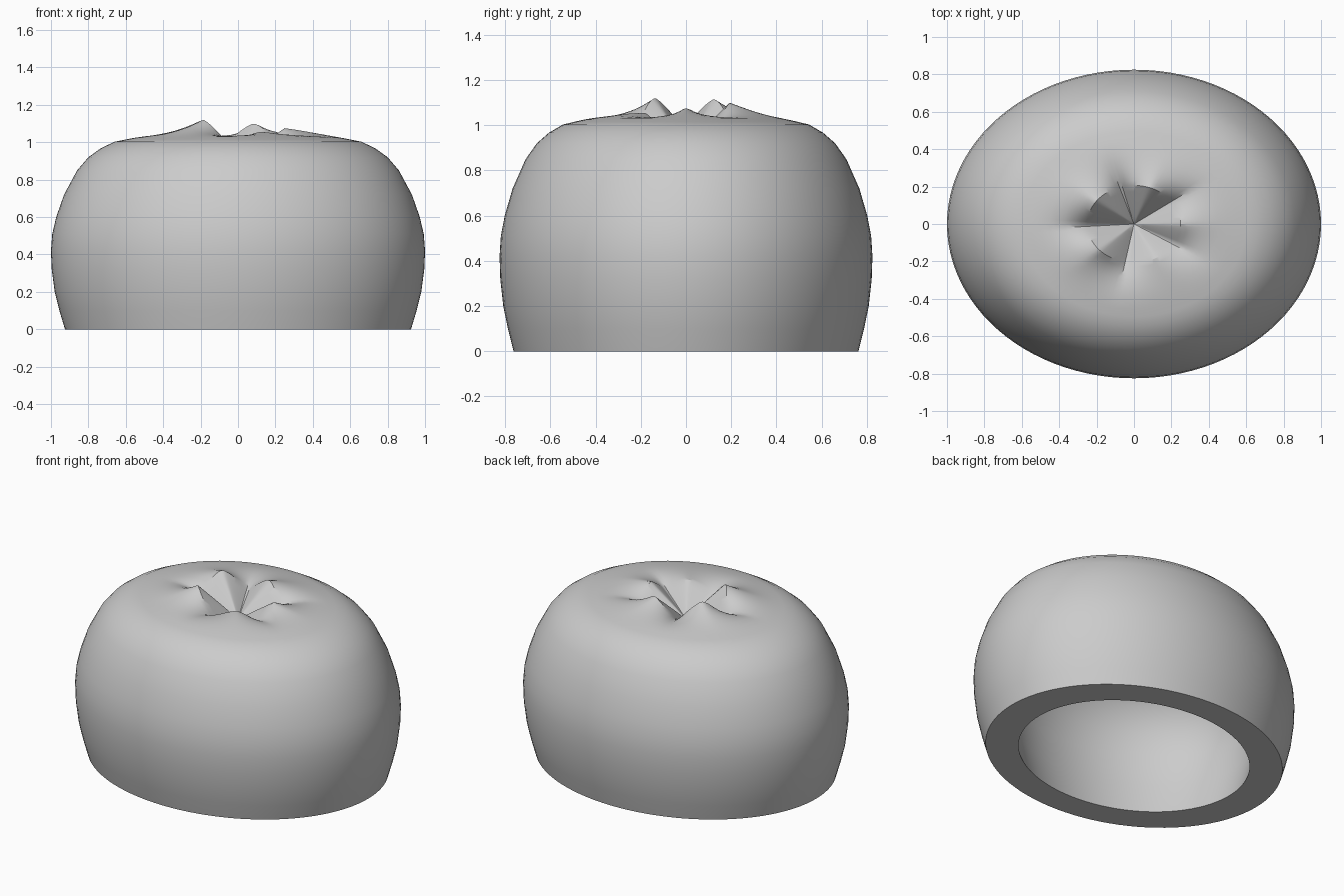
import bpy, bmesh
from math import sin, cos, pi, radians

cube = bpy.data.objects.get("Cube")
if cube:
    bpy.data.objects.remove(cube, do_unlink=True)

SEGMENTS = 100
DEPTH = 0.825          # the body is an oval, narrower front to back
CRATER, SHOULDER = 0.25, 0.55
PIT, VALLEY = 0.9, 0.985

# Outer wall and hollow inner wall, as radius and height
WALL = [(0.925, 0), (0.955, 0.1), (0.98, 0.2), (0.996, 0.32), (1, 0.42), (0.993, 0.51),
        (0.972, 0.6), (0.93, 0.72), (0.86, 0.85), (0.8, 0.92), (0.735, 0.967),
        (0.66, 1.003)]
HOLLOW = [(0.72, 0), (0.77, 0.2), (0.79, 0.4), (0.765, 0.55), (0.69, 0.69),
          (0.58, 0.78), (0.42, 0.825), (0.2, 0.82)]
# Pinched petals, as direction in degrees and height
PETALS = [(0, 1.075), (70, 1.1), (143, 1.115), (222, 1.12), (298, 1.055)]


def rim_height(angle):
    """Height of the crater rim: rounded petals with sharp valleys between."""
    deg = angle * 180 / pi
    for i, (start, high) in enumerate(PETALS):
        end, next_high = PETALS[(i + 1) % len(PETALS)]
        end += 360 if end <= start else 0
        if start <= deg <= end:
            t = (deg - start) / (end - start)
            peak = high if t < 0.5 else next_high
            fall = min(t, 1 - t) * 2
            return peak + (VALLEY - peak) * fall ** 1.4
    return VALLEY


def top_height(r, angle):
    """Height of the gathered top at a radius and direction."""
    rim = rim_height(angle)
    if r <= CRATER:
        return PIT + (rim - PIT) * (r / CRATER) ** 0.95
    base = 1.06 - 0.057 * ((r - CRATER) / (0.66 - CRATER)) ** 1.5
    fade = max(0, 1 - (r - CRATER) / (SHOULDER - CRATER)) ** 2
    return base + (rim - 1.06) * fade


bm = bmesh.new()


def ring(r, height):
    verts = []
    for i in range(SEGMENTS):
        a = 2 * pi * i / SEGMENTS
        z = height(r, a) if callable(height) else height
        verts.append(bm.verts.new((r * cos(a), r * sin(a) * DEPTH, z)))
    return verts


def bridge(a, b):
    for i in range(SEGMENTS):
        j = (i + 1) % SEGMENTS
        bm.faces.new((a[i], a[j], b[j], b[i]))


def close(a, z):
    tip = bm.verts.new((0, 0, z))
    for i in range(SEGMENTS):
        bm.faces.new((a[i], a[(i + 1) % SEGMENTS], tip))


# Outer skin, wall then gathered top
outer = [ring(r, z) for r, z in WALL]
outer += [ring(r, top_height) for r in
          (0.6, 0.55, 0.5, 0.45, 0.41, 0.37, 0.34, 0.31, 0.28, 0.25, 0.21, 0.16, 0.1, 0.05)]
# Hollow underside
inner = [ring(r, z) for r, z in HOLLOW]
for rings in (outer, inner):
    for a, b in zip(rings, rings[1:]):
        bridge(a, b)
bridge(outer[0], inner[0])
close(outer[-1], PIT)
close(inner[-1], 0.8)
bmesh.ops.recalc_face_normals(bm, faces=bm.faces)

mesh = bpy.data.meshes.new("gathered_body")
bm.to_mesh(mesh)
bm.free()
body = bpy.data.objects.new("gathered_body", mesh)
bpy.context.collection.objects.link(body)

# Plain grey
grey = bpy.data.materials.new("light_grey")
grey.use_nodes = True
colour = (0.6, 0.6, 0.6, 1)
grey.diffuse_color = colour
grey.node_tree.nodes["Principled BSDF"].inputs["Base Color"].default_value = colour
mesh.materials.append(grey)

bpy.ops.object.select_all(action="DESELECT")
body.select_set(True)
bpy.context.view_layer.objects.active = body
bpy.ops.object.shade_smooth_by_angle(angle=radians(30))
